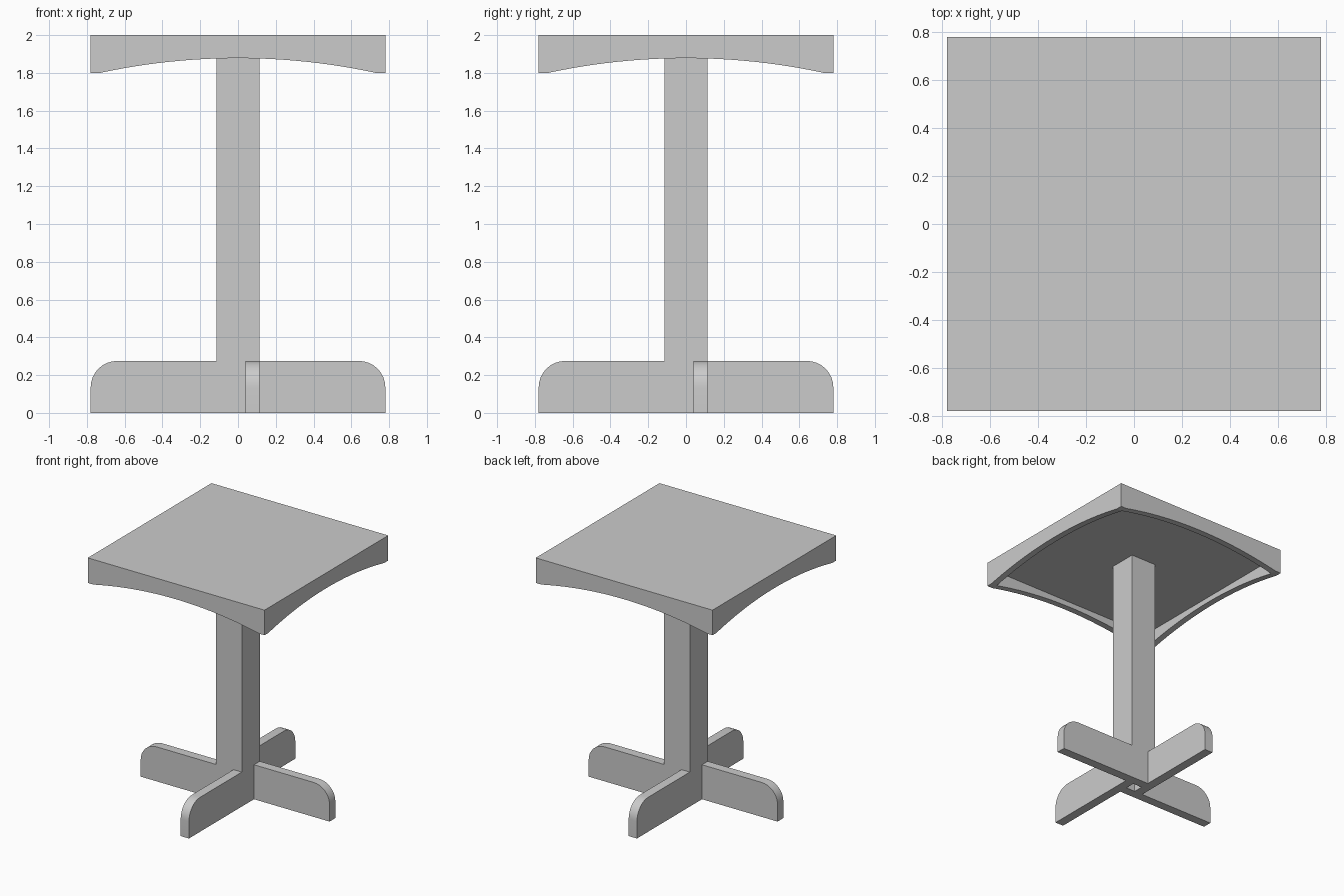
import bpy, bmesh
from math import sin, cos, pi, sqrt, radians
from mathutils import Matrix

if "Cube" in bpy.data.objects:
    bpy.data.objects.remove(bpy.data.objects["Cube"])

H = 0.78      # half size of top and feet
C = 0.113     # half width of column
I = 0.04      # half width of hollow inside column
T = 0.05      # apron thickness
ZP = 1.92     # underside of top panel


def board(name, profile, y0, y1, quarter):
    """Extrude an (x, z) profile from y0 to y1, then turn it by quarter turns about z."""
    bm = bmesh.new()
    face = bm.faces.new([bm.verts.new((x, y0, z)) for x, z in profile])
    ext = bmesh.ops.extrude_face_region(bm, geom=[face])
    moved = [v for v in ext["geom"] if isinstance(v, bmesh.types.BMVert)]
    bmesh.ops.translate(bm, vec=(0, y1 - y0, 0), verts=moved)
    bmesh.ops.rotate(bm, verts=bm.verts, matrix=Matrix.Rotation(quarter * pi / 2, 3, 'Z'))
    bmesh.ops.recalc_face_normals(bm, faces=bm.faces)
    mesh = bpy.data.meshes.new(name)
    bm.to_mesh(mesh)
    bm.free()
    obj = bpy.data.objects.new(name, mesh)
    bpy.context.collection.objects.link(obj)
    bpy.ops.object.select_all(action='DESELECT')
    obj.select_set(True)
    bpy.context.view_layer.objects.active = obj
    bpy.ops.object.shade_smooth_by_angle(angle=radians(30))
    return obj


# L-shaped board: rounded foot plus one quarter of the column
R, foot_top = 0.14, 0.275
foot = [(-I, 0), (H, 0)]
foot += [(H - R + R * cos(a), foot_top - R + R * sin(a))
         for a in [i * pi / 16 for i in range(9)]]
foot += [(C, foot_top), (C, ZP), (-I, ZP)]

# Apron board: short flat end, then a shallow arch
w, sag, n = H - T, 0.078, 24
rad = (w * w + sag * sag) / (2 * sag)
apron = [(w, ZP), (-H, ZP), (-H, 1.8)]
for i in range(n + 1):
    x = -w + 2 * w * i / n
    apron.append((x, 1.8 + sag - rad + sqrt(rad * rad - x * x)))

# Four of each, arranged as a pinwheel
for k, side in enumerate(("right", "back", "left", "front")):
    board(side + "_leg", foot, I, C, k)
    board(side + "_apron", apron, -H, -w, k + 1)

# Table top panel
board("table_top", [(-H, ZP), (H, ZP), (H, 2), (-H, 2)], -H, H, 0)
